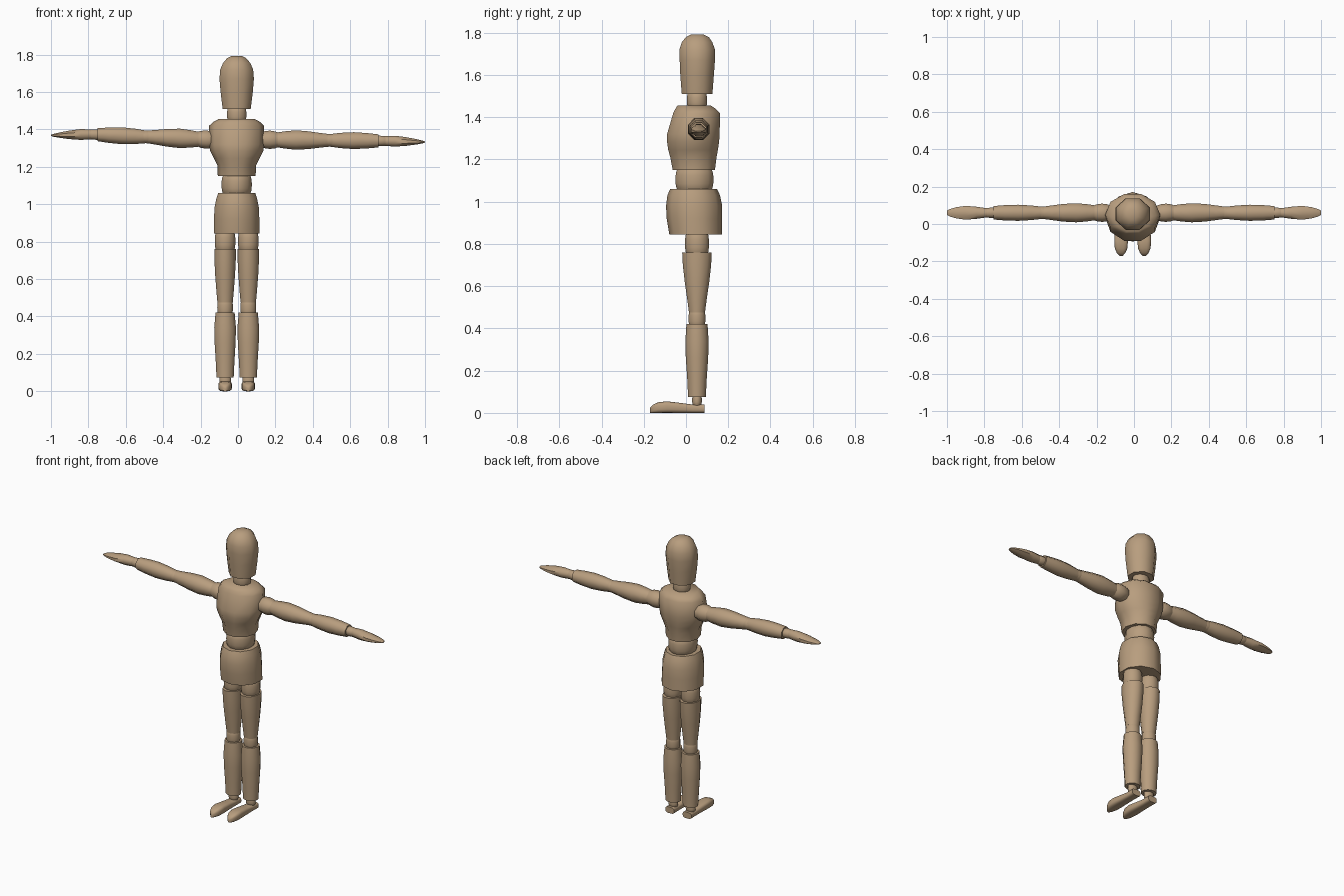
import bpy, bmesh, math
from mathutils import Vector

if "Cube" in bpy.data.objects:
    bpy.data.objects.remove(bpy.data.objects["Cube"])

CX, CY = -0.007, 0.052      # body axis

wood = bpy.data.materials.new("light wood")
wood.diffuse_color = (0.48, 0.34, 0.21, 1)
wood.use_nodes = True
wood.node_tree.nodes["Principled BSDF"].inputs["Base Color"].default_value = wood.diffuse_color


def loft(name, rings, axis='z', n=12, flat=True, p=1.0, angle=50):
    """Rings: (position on axis, centre a, centre b, radius a, radius b).
    a, b are the two other axes in x, y, z order; p < 1 makes the ring boxier."""
    bm = bmesh.new()
    off = math.pi / n if flat else 0
    k = 1 / math.cos(math.pi / n) if flat and p == 1 else 1
    loops = []
    for t, ca, cb, ra, rb in rings:
        loop = []
        for i in range(n):
            w = 2 * math.pi * i / n + off
            c, s = math.cos(w), math.sin(w)
            a = ca + math.copysign(abs(c) ** p, c) * ra * k
            b = cb + math.copysign(abs(s) ** p, s) * rb * k
            co = {'z': (a, b, t), 'x': (t, a, b), 'y': (a, t, b)}[axis]
            loop.append(bm.verts.new(Vector(co)))
        loops.append(loop)
    for l0, l1 in zip(loops, loops[1:]):
        for i in range(n):
            j = (i + 1) % n
            bm.faces.new((l0[i], l0[j], l1[j], l1[i]))
    bm.faces.new(loops[0])
    bm.faces.new(loops[-1])
    bmesh.ops.recalc_face_normals(bm, faces=bm.faces)
    me = bpy.data.meshes.new(name)
    bm.to_mesh(me)
    bm.free()
    me.materials.append(wood)
    ob = bpy.data.objects.new(name, me)
    bpy.context.collection.objects.link(ob)
    bpy.ops.object.select_all(action='DESELECT')
    ob.select_set(True)
    bpy.context.view_layer.objects.active = ob
    bpy.ops.object.shade_smooth_by_angle(angle=math.radians(angle))
    return ob


def barrel(t0, t1, ca, cb, ra, rb, end=0.8):
    """Bulging joint between two positions."""
    out = []
    for i in range(7):
        u = i / 6
        f = end + (1 - end) * math.sqrt(max(0, 1 - (2 * u - 1) ** 2))
        out.append((t0 + (t1 - t0) * u, ca, cb, ra * f, rb * f))
    return out


def spans(rows):
    """(z, half width, y front, y back) -> rings."""
    return [(z, CX, (a + b) / 2, w, (b - a) / 2) for z, w, a, b in rows]


# head and trunk
loft("head", spans([(1.51, .075, -.02, .125), (1.60, .086, -.027, .132),
                    (1.67, .092, -.03, .137), (1.72, .088, -.031, .137),
                    (1.755, .073, -.02, .125), (1.78, .052, .0, .108),
                    (1.793, .028, .025, .08)]), n=8)
loft("neck", barrel(1.44, 1.52, CX, CY, .052, .048))
loft("chest", spans([(1.15, .101, -.068, .142), (1.21, .104, -.08, .15),
                     (1.245, .122, -.09, .157), (1.285, .142, -.096, .163),
                     (1.32, .147, -.096, .166), (1.42, .147, -.066, .166),
                     (1.44, .125, -.055, .145), (1.455, .098, -.045, .122)]), n=10, flat=False)
loft("waist", barrel(1.045, 1.165, CX, .04, .081, .09))
loft("pelvis", spans([(.845, .122, -.073, .165), (.92, .121, -.085, .165),
                      (.98, .119, -.088, .165), (1.03, .109, -.082, .155),
                      (1.06, .099, -.07, .142)]), n=10)

for side, s in (("left", 1), ("right", -1)):
    # legs
    x = CX + s * 0.062
    loft(side + "_hip", barrel(.745, .86, x, CY, .055, .057))
    loft(side + "_thigh", [(.475, x, CY, .041, .038), (.53, x, CY, .046, .045),
                           (.62, x, CY, .053, .058), (.70, x, CY, .057, .067),
                           (.76, x, CY, .057, .07)])
    loft(side + "_knee", barrel(.405, .49, x, CY, .042, .04))
    loft(side + "_calf", [(.075, x, CY, .046, .042), (.16, x, CY, .05, .046),
                          (.26, x, CY, .056, .053), (.34, x, CY, .058, .055),
                          (.42, x, CY, .051, .05)])
    loft(side + "_ankle", barrel(.035, .085, x, CY, .031, .023))
    loft(side + "_foot", [(.088, x, .02, .031, .02), (.03, x, .02, .03, .02),
                          (-.03, x, .024, .033, .024), (-.09, x, .0275, .037, .0275),
                          (-.13, x, .0255, .034, .0255), (-.155, x, .02, .023, .02),
                          (-.17, x, .013, .009, .013)], axis='y', n=16, p=.6)

    # arms: each row is distance along the arm, half depth, half height
    def arm_z(d):
        return 1.345 + (min(d, .8) - .15) * (-.01 if s > 0 else .045)

    def arm(name, rows, drop=0.0):
        loft(side + name, [(s * d, .06, arm_z(d) - drop * max(0, d - .8), a, b)
                           for d, a, b in rows], axis='x', n=8)

    arm("_shoulder", [(.12, .036, .036), (.14, .045, .045), (.17, .049, .049),
                      (.20, .045, .045), (.23, .033, .033)])
    arm("_upper_arm", [(.205, .039, .039), (.25, .046, .046), (.31, .051, .052),
                       (.38, .047, .047), (.44, .039, .039), (.485, .033, .034)])
    arm("_elbow", [(.45, .03, .03), (.48, .034, .034), (.51, .034, .034), (.54, .028, .028)])
    arm("_forearm", [(.495, .033, .034), (.55, .039, .041), (.62, .043, .045),
                     (.69, .041, .041), (.75, .036, .035)])
    arm("_wrist", [(.73, .024, .024), (.755, .028, .028), (.785, .026, .026), (.80, .02, .02)])
    arm("_hand", [(.785, .024, .026), (.84, .032, .029), (.90, .037, .023),
                  (.95, .03, .015), (.985, .02, .008), (1.0, .011, .003)], drop=.03)
